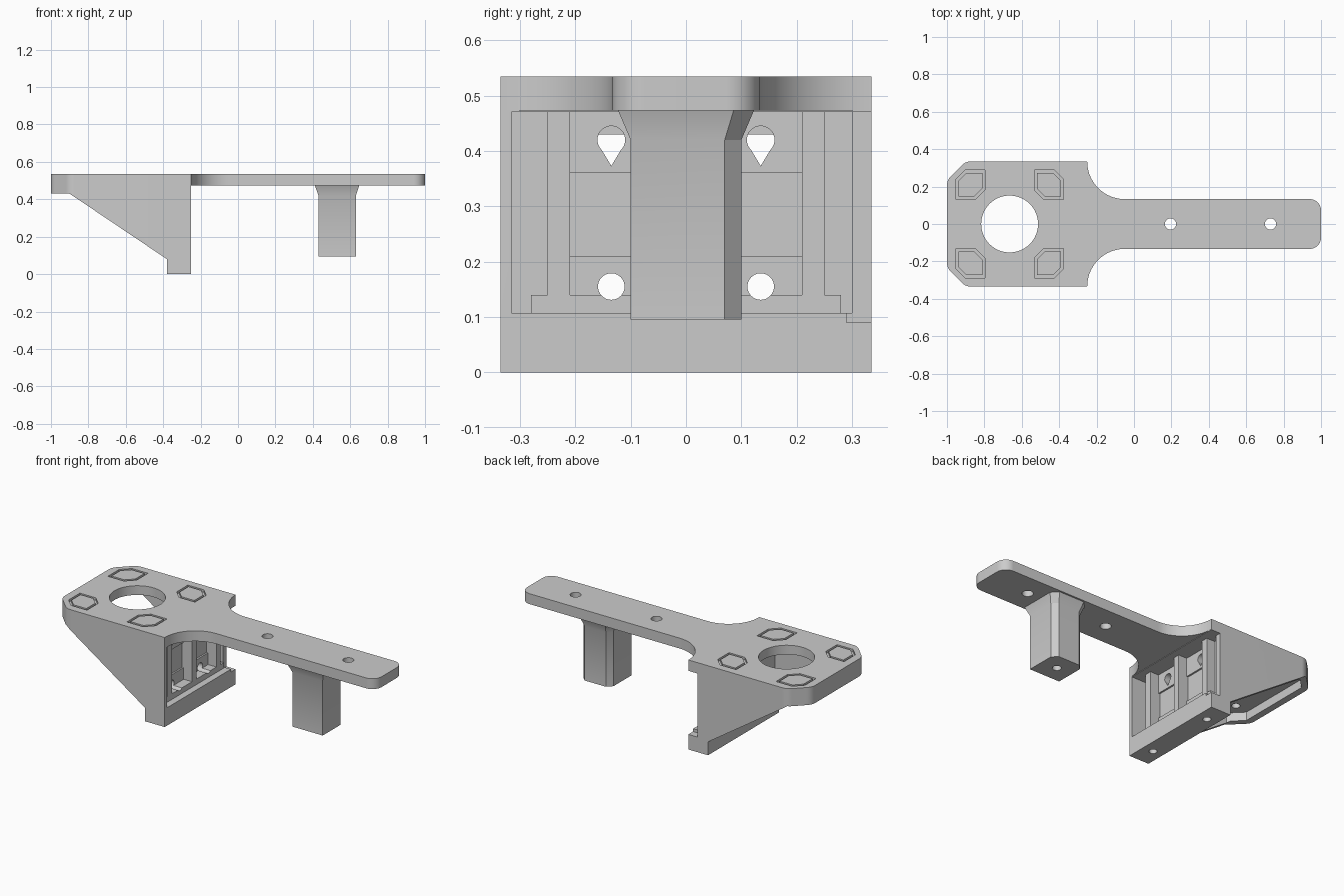
import bpy, bmesh, math
from mathutils import Vector

cube = bpy.data.objects.get("Cube")
if cube:
    bpy.data.objects.remove(cube, do_unlink=True)

grey = bpy.data.materials.new("neutral_grey")
grey.use_nodes = True
colour = (0.6, 0.6, 0.6, 1)
grey.diffuse_color = colour
grey.node_tree.nodes["Principled BSDF"].inputs["Base Color"].default_value = colour


def finish(name, bm):
    bmesh.ops.recalc_face_normals(bm, faces=bm.faces)
    mesh = bpy.data.meshes.new(name)
    bm.to_mesh(mesh)
    bm.free()
    mesh.materials.append(grey)
    ob = bpy.data.objects.new(name, mesh)
    bpy.context.scene.collection.objects.link(ob)
    return ob


# Loft between rings of 3D points
def loft(name, rings, bevel_low=0):
    bm = bmesh.new()
    loops = [[bm.verts.new(p) for p in ring] for ring in rings]
    n = len(loops[0])
    base = bm.faces.new(loops[0])
    bm.faces.new(loops[-1])
    for a, b in zip(loops, loops[1:]):
        for i in range(n):
            j = (i + 1) % n
            bm.faces.new((a[i], a[j], b[j], b[i]))
    if bevel_low:
        bmesh.ops.bevel(bm, geom=list(base.edges), offset=bevel_low, segments=2,
                        profile=0.5, affect='EDGES')
    return finish(name, bm)


# Extrude a 2D outline along an axis
def prism(name, pts, lo, hi, axis='z', bevel_low=0):
    place = {'x': lambda u, v, w: (w, u, v),
             'y': lambda u, v, w: (u, w, v),
             'z': lambda u, v, w: (u, v, w)}[axis]
    return loft(name, [[place(u, v, w) for u, v in pts] for w in (lo, hi)], bevel_low)


def box(name, x, y, z):
    return prism(name, [(x[0], y[0]), (x[1], y[0]), (x[1], y[1]), (x[0], y[1])], *z)


def circle(cx, cy, r, n=40):
    return [(cx + r * math.cos(math.tau * i / n), cy + r * math.sin(math.tau * i / n))
            for i in range(n)]


# Outline from (x, y, corner radius) entries
def rounded(corners, steps=12):
    out = []
    for i, (x, y, r) in enumerate(corners):
        p = Vector((x, y))
        if not r:
            out.append((x, y))
            continue
        a = (Vector(corners[i - 1][:2]) - p).normalized()
        b = (Vector(corners[(i + 1) % len(corners)][:2]) - p).normalized()
        half_angle = a.angle(b) / 2
        centre = p + (a + b).normalized() * r / math.sin(half_angle)
        start = p + a * r / math.tan(half_angle) - centre
        end = p + b * r / math.tan(half_angle) - centre
        for k in range(steps + 1):
            q = centre + start.lerp(end, k / steps).normalized() * r
            out.append((q.x, q.y))
    return out


def combine(target, tool, operation='DIFFERENCE'):
    mod = target.modifiers.new("combine", 'BOOLEAN')
    mod.operation, mod.solver, mod.object = operation, 'EXACT', tool
    bpy.ops.object.select_all(action='DESELECT')
    bpy.context.view_layer.objects.active = target
    target.select_set(True)
    bpy.ops.object.modifier_apply(modifier=mod.name)
    bpy.data.objects.remove(tool, do_unlink=True)


# Bracket body: gusset side profile trimmed to the plate outline
W, ARM, TOP = 0.335, 0.133, 0.535
half = [(1, ARM, 0.06), (-0.25, ARM, 0.2), (-0.25, W, 0), (-0.9, W, 0.07), (-1, 0.235, 0.07)]
outline = rounded(half + [(x, -y, r) for x, y, r in reversed(half)])
bracket = prism("bracket", outline, 0.473, TOP, 'z', 0.012)
body = prism("body", [(-1.1, 0.43), (-0.9, 0.43), (-0.38, 0.08), (-0.38, 0),
                      (-0.25, 0), (-0.25, TOP), (-1.1, TOP)], -0.4, 0.4, 'y')
wide = rounded([(-0.25, -W, 0), (-0.25, W, 0)] + half[3:]
               + [(x, -y, r) for x, y, r in reversed(half[3:])])
combine(body, prism("trim", wide, -0.1, 0.6), 'INTERSECT')
combine(bracket, body, 'UNION')

# Motor pocket, open below and toward the slope
IN = 0.3
combine(bracket, prism("motor_pocket", [(-0.38, IN), (-0.885, IN), (-0.96, 0.225),
                                        (-0.96, -0.225), (-0.885, -IN), (-0.38, -IN)],
                       -0.1, 0.48))
combine(bracket, prism("shaft_hole", circle(-0.665, 0, 0.152, 64), 0.3, 0.7))

# Side-loading recess in the upright wall, with ledge and ribs
combine(bracket, box("recess", (-0.345, -0.2), (-0.315, 0.3), (0.107, 0.47)))
combine(bracket, box("side_opening", (-0.31, -0.2), (0.29, 0.4), (0.09, 0.47)))
combine(bracket, box("ledge", (-0.36, -0.29), (-0.28, 0.28), (0.1, 0.14)), 'UNION')
for y in (-0.23, 0, 0.23):
    combine(bracket, box("rib", (-0.36, -0.29), (y - 0.02, y + 0.02), (0.13, 0.475)), 'UNION')
for y in (-0.21, 0.02):
    combine(bracket, box("panel_step", (-0.355, -0.3), (y, y + 0.19), (0.21, 0.36)))

for side in (-1, 1):
    y = side * 0.135
    # Teardrop and round openings through the upright wall
    drop = [p for p in circle(y, 0.42, 0.025) if p[1] > 0.402]
    drop.append((y, 0.373))
    drop.sort(key=lambda p: math.atan2(p[1] - 0.41, p[0] - y))
    combine(bracket, prism("teardrop", drop, -0.42, -0.3, 'x'))
    combine(bracket, prism("wall_hole", circle(y, 0.155, 0.024), -0.42, -0.24, 'x'))
    # Screw holes in the foot bar
    combine(bracket, prism("foot_hole", circle(-0.315, side * 0.22, 0.022, 24), -0.1, 0.06))

# Grooved pads over the blind screw holes
for sx in (-1, 1):
    for sy in (-1, 1):
        cx, cy = -0.665 + sx * 0.21, sy * 0.21

        def pad(h, c):
            return [(cx + sx * u, cy + sy * v) for u, v in
                    ((h, h - c), (h - c, h), (-h, h), (-h, c - h), (c - h, -h), (h, -h))]
        combine(bracket, prism("groove", pad(0.078, 0.05), 0.52, 0.6))
        combine(bracket, prism("pad", pad(0.064, 0.043), 0.51, TOP), 'UNION')
        combine(bracket, prism("screw_hole", circle(cx, cy, 0.023, 24), 0.4, 0.512))

# Support leg with flared top
section = [(-0.1, -0.1), (0.1, -0.1), (0.1, 0.07), (0.07, 0.1), (-0.07, 0.1), (-0.1, 0.07)]
leg = loft("support_leg", [[(0.53 + x * f, y * g, z) for x, y in section]
                           for z, f, g in ((0.095, 1, 1), (0.42, 1, 1), (0.478, 1.2, 1.25),
                                           (0.5, 1.2, 1.25))])
combine(leg, prism("leg_hole", circle(0.53, 0, 0.024, 24), 0, 0.4))
combine(bracket, leg, 'UNION')

# Through holes in the arm
for x in (0.195, 0.73):
    combine(bracket, prism("arm_hole", circle(x, 0, 0.03), 0.4, 0.6))

bpy.ops.object.select_all(action='DESELECT')
bracket.select_set(True)
bpy.context.view_layer.objects.active = bracket
bpy.ops.object.shade_smooth_by_angle(angle=math.radians(25))
